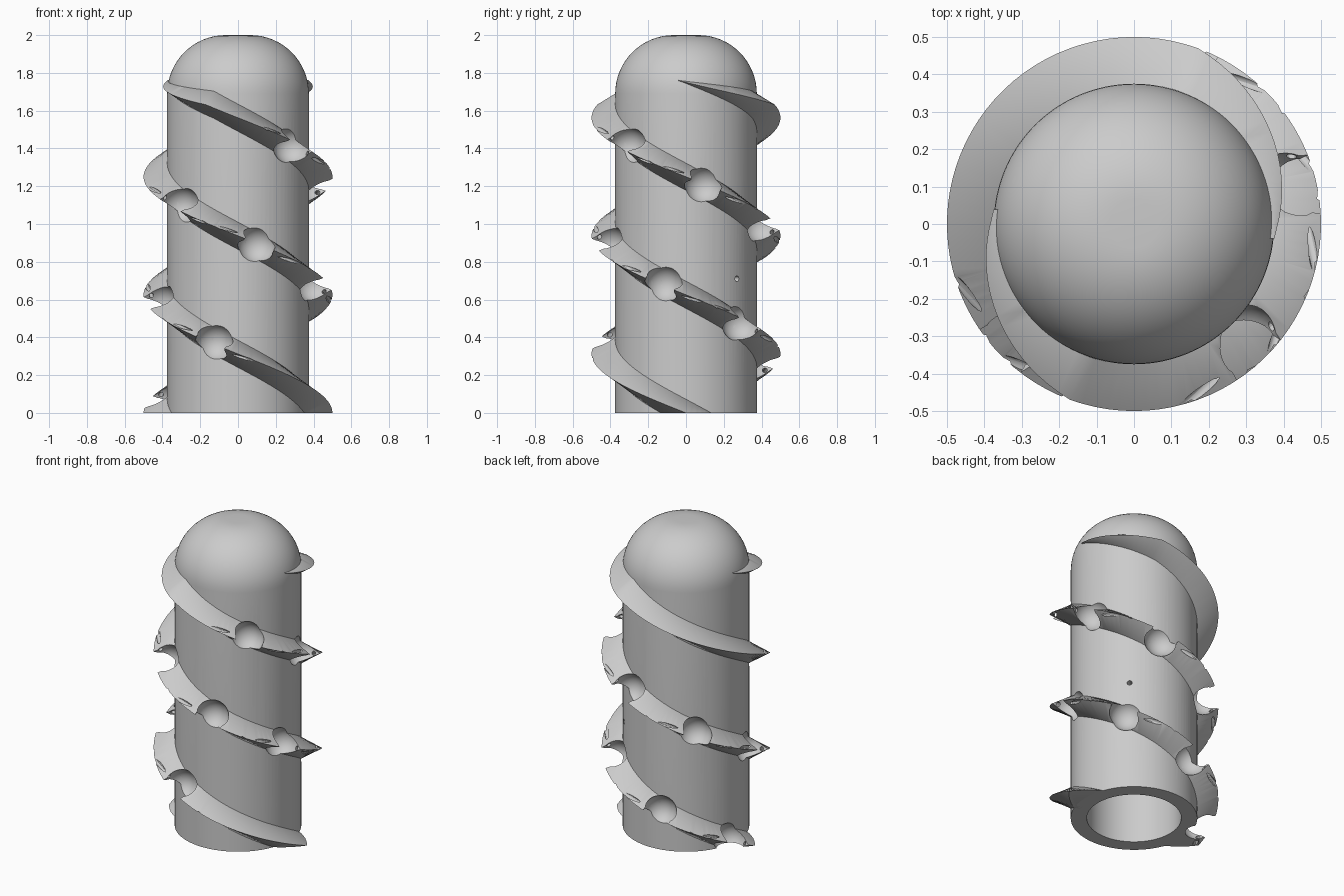
import bpy, bmesh, math
from mathutils import Matrix, Vector

cube = bpy.data.objects.get("Cube")
if cube:
    bpy.data.objects.remove(cube, do_unlink=True)

CORE_R, TIP_R, WALL = 0.375, 0.5, 0.095
FALL = 0.625 / 180            # drop of the spiral per degree
HALF = 0.072                  # half height of the spiral at its root

grey = bpy.data.materials.new("plain grey")
grey.use_nodes = True
grey.diffuse_color = (0.6, 0.6, 0.6, 1)
grey.node_tree.nodes["Principled BSDF"].inputs["Base Color"].default_value = grey.diffuse_color


def make_object(name, bm):
    bmesh.ops.recalc_face_normals(bm, faces=bm.faces[:])
    mesh = bpy.data.meshes.new(name)
    bm.to_mesh(mesh)
    bm.free()
    mesh.materials.append(grey)
    obj = bpy.data.objects.new(name, mesh)
    bpy.context.collection.objects.link(obj)
    return obj


def polar(r, degrees, z):
    a = math.radians(degrees)
    return Vector((r * math.cos(a), r * math.sin(a), z))


def dome_profile(radius, top, fillet, steps=16):
    # rounded shoulder from the side wall up to the flat crown
    angles = [math.pi / 2 * i / steps for i in range(steps + 1)]
    return [(radius - fillet + fillet * math.cos(a), top - fillet + fillet * math.sin(a))
            for a in angles]


def make_core():
    outer = [(CORE_R, 0)] + dome_profile(CORE_R, 2.0, 0.31) + [(0, 2.0)]
    inner_r, inner_top = CORE_R - WALL, 2.0 - WALL
    inner = [(inner_r, 0)] + dome_profile(inner_r, inner_top, 0.22) + [(0, inner_top)]
    profile = outer + inner[::-1]
    bm = bmesh.new()
    verts = [bm.verts.new((r, 0, z)) for r, z in profile]
    pairs = list(zip(verts, verts[1:] + verts[:1]))
    edges = [bm.edges.new(p) for p in pairs if p[0].co.x + p[1].co.x > 0]
    bmesh.ops.spin(bm, geom=verts + edges, cent=(0, 0, 0), axis=(0, 0, 1),
                   angle=math.tau, steps=96, use_merge=True)
    bmesh.ops.remove_doubles(bm, verts=bm.verts[:], dist=1e-5)
    return make_object("core", bm)


def spiral_height(t):
    return 1.875 - t * FALL


def make_spiral(name, start):
    bm = bmesh.new()
    rings = []
    for t in range(-6, 571, 4):
        size, z = 1.0, spiral_height(t)
        if t < 70:            # the upper end tapers to a point
            f = (t + 6) / 76
            size, z = max(f, 0.02), 1.76 + (spiral_height(70) - 1.76) * f
        h, tip = HALF * size, CORE_R + (TIP_R - CORE_R) * size
        section = [(0.33, -h), (CORE_R, -h), (tip, 0), (CORE_R, h), (0.33, h)]
        rings.append([bm.verts.new(polar(r, start + t, z + dz)) for r, dz in section])
    for a, b in zip(rings, rings[1:]):
        for i in range(5):
            j = (i + 1) % 5
            bm.faces.new((a[i], a[j], b[j], b[i]))
    bm.faces.new(rings[0])
    bm.faces.new(rings[-1])
    bmesh.ops.triangulate(bm, faces=bm.faces[:])
    # trim level with the ground
    cut = bmesh.ops.bisect_plane(bm, geom=bm.verts[:] + bm.edges[:] + bm.faces[:],
                                 plane_co=(0, 0, 0), plane_no=(0, 0, 1), clear_inner=True)
    edges = [e for e in cut["geom_cut"] if isinstance(e, bmesh.types.BMEdge)]
    bmesh.ops.holes_fill(bm, edges=edges, sides=0)
    return make_object(name, bm)


def socket_frame(angle, z, radius):
    # x points outward, y runs down along the spiral
    out = polar(1, angle, 0)
    along = Vector((-out.y, out.x, -0.47)).normalized()
    up = out.cross(along)
    m = Matrix((out, along, up)).transposed().to_4x4()
    m.translation = polar(radius, angle, z)
    return m


sockets = [(start + t, spiral_height(t))
           for start, first in ((0, 223.5), (180, 132.5))
           for t in (first + 60 * k for k in range(6))]


def make_cutter(name, add):
    bm = bmesh.new()
    for angle, z in sockets:
        add(bm, angle, z)
    obj = make_object(name, bm)
    obj.hide_render = True
    return obj


def add_ball(bm, angle, z):
    bmesh.ops.create_uvsphere(bm, u_segments=32, v_segments=20, radius=0.1,
                              matrix=socket_frame(angle, z, 0.42))


def add_gap(bm, angle, z):
    size = Matrix.Diagonal((0.2, 0.17, 0.3, 1))
    bmesh.ops.create_cube(bm, size=1, matrix=socket_frame(angle, z, 0.5) @ size)


def add_wire_hole(bm, angle, z):
    turn = Matrix.Rotation(math.pi / 2, 4, "X")
    bmesh.ops.create_cone(bm, cap_ends=True, segments=12, radius1=0.013, radius2=0.013,
                          depth=0.5, matrix=socket_frame(angle, z, 0.45) @ turn)


def cut_with(obj, cutter):
    mod = obj.modifiers.new("cut", "BOOLEAN")
    mod.operation, mod.solver, mod.object = "DIFFERENCE", "EXACT", cutter
    bpy.context.view_layer.objects.active = obj
    bpy.ops.object.modifier_apply(modifier=mod.name)


core = make_core()
spirals = [make_spiral("spiral_ledge_a", 0), make_spiral("spiral_ledge_b", 180)]
balls = make_cutter("socket_cutter", add_ball)
gaps = make_cutter("gap_cutter", add_gap)
wires = make_cutter("wire_hole_cutter", add_wire_hole)

# small hole through the wall
bm = bmesh.new()
bmesh.ops.create_cone(bm, cap_ends=True, segments=16, radius1=0.015, radius2=0.015, depth=0.2,
                      matrix=socket_frame(46, 0.71, 0.36) @ Matrix.Rotation(math.pi / 2, 4, "Y"))
pin = make_object("wall_hole_cutter", bm)
pin.hide_render = True

for cutter in (balls, pin):
    cut_with(core, cutter)
for spiral in spirals:
    for cutter in (balls, gaps, wires):
        cut_with(spiral, cutter)
for cutter in (balls, gaps, wires, pin):
    bpy.data.objects.remove(cutter, do_unlink=True)

# smooth surfaces with crisp edges
bpy.ops.object.select_all(action="DESELECT")
for obj in [core] + spirals:
    obj.select_set(True)
bpy.context.view_layer.objects.active = core
bpy.ops.object.shade_smooth_by_angle(angle=math.radians(30))
